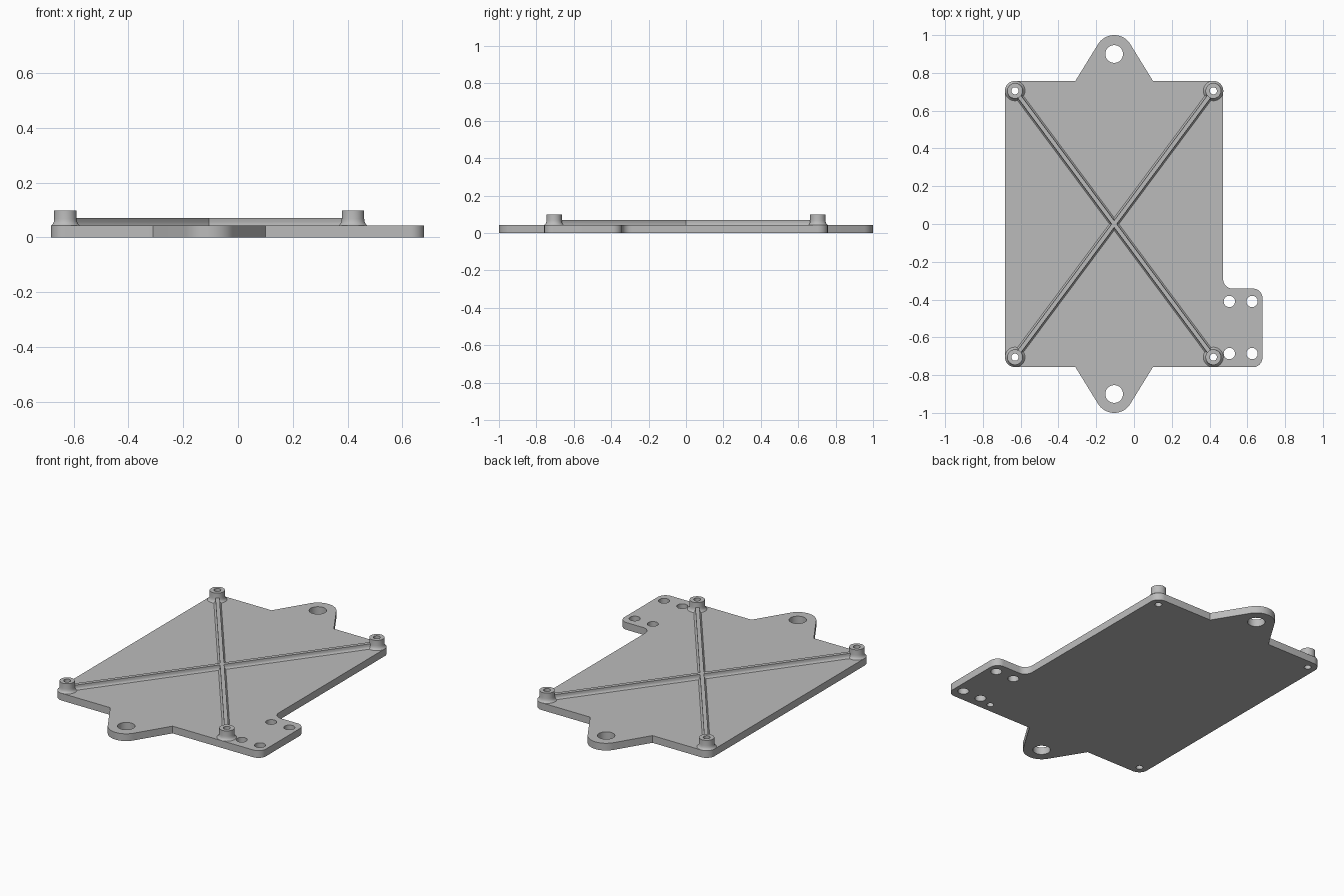
import bpy, bmesh
from math import cos, sin, radians, pi, atan2, hypot
from mathutils import Matrix

cube = bpy.data.objects.get("Cube")
if cube:
    bpy.data.objects.remove(cube, do_unlink=True)

# Main dimensions
CX = -0.105                 # middle of the main panel
HALF_X, HALF_Y = 0.577, 0.758
LEFT, RIGHT, FAR = CX - HALF_X, CX + HALF_X, 0.68
POST_X, POST_Y = 0.525, 0.705
PLATE_H, RIB_H, POST_H = 0.043, 0.07, 0.0985
CORNER = 0.053
BORE = 0.019
SHELF = -0.342              # upper edge of the side flange

grey = bpy.data.materials.new("plain_grey")
grey.use_nodes = True
colour = (0.5, 0.5, 0.5, 1)
grey.diffuse_color = colour
grey.node_tree.nodes["Principled BSDF"].inputs["Base Color"].default_value = colour


def arc(x, y, r, start, end, steps=10):
    """Points along an arc, angles in degrees."""
    angles = [radians(start + (end - start) * i / steps) for i in range(steps + 1)]
    return [(x + r * cos(a), y + r * sin(a)) for a in angles]


def finish(name, bm):
    """Turn a bmesh into a grey object with smooth curves and sharp edges."""
    bmesh.ops.remove_doubles(bm, verts=bm.verts, dist=0.0001)
    bmesh.ops.recalc_face_normals(bm, faces=bm.faces)
    mesh = bpy.data.meshes.new(name)
    bm.to_mesh(mesh)
    bm.free()
    mesh.materials.append(grey)
    obj = bpy.data.objects.new(name, mesh)
    bpy.context.collection.objects.link(obj)
    smooth(obj)
    return obj


def smooth(obj):
    bpy.ops.object.select_all(action='DESELECT')
    obj.select_set(True)
    bpy.context.view_layer.objects.active = obj
    bpy.ops.object.shade_smooth_by_angle(angle=radians(35))


def ear(side):
    """Outline of a rounded mounting ear at the back (1) or front (-1)."""
    base = 0 if side > 0 else 180
    round_end = arc(CX, side * 0.9, 0.1, base + 32, base + 148, 20)
    return [(CX + side * 0.205, side * HALF_Y)] + round_end + \
           [(CX - side * 0.205, side * HALF_Y)]


# Plate outline, counter-clockwise from the front flange corner
outline = arc(FAR - 0.05, -HALF_Y + 0.05, 0.05, -90, 0)
outline += arc(FAR - 0.05, SHELF - 0.05, 0.05, 0, 90)
outline += arc(RIGHT + 0.05, SHELF + 0.05, 0.05, 270, 180)
outline += arc(RIGHT - CORNER, HALF_Y - CORNER, CORNER, 0, 90)
outline += ear(1)
outline += arc(LEFT + CORNER, HALF_Y - CORNER, CORNER, 90, 180)
outline += arc(LEFT + CORNER, -HALF_Y + CORNER, CORNER, 180, 270)
outline += ear(-1)

posts = [(CX + sx * POST_X, sy * POST_Y) for sx in (-1, 1) for sy in (-1, 1)]

# Holes: ears, side flange and post bores
holes = [(CX, y, 0.047) for y in (-0.9, 0.9)]
holes += [(x, y, 0.03) for x in (0.505, 0.625) for y in (-0.41, -0.686)]
holes += [(x, y, BORE) for x, y in posts]
loops = [outline] + [arc(x, y, r, 0, 348.75, 31) for x, y, r in holes]

# Plate: filled flat curve with thickness
curve = bpy.data.curves.new("plate_outline", 'CURVE')
curve.dimensions = '2D'
curve.fill_mode = 'BOTH'
curve.extrude = PLATE_H / 2
for loop in loops:
    spline = curve.splines.new('POLY')
    spline.points.add(len(loop) - 1)
    for point, (x, y) in zip(spline.points, loop):
        point.co = (x, y, 0, 1)
    spline.use_cyclic_u = True
helper = bpy.data.objects.new("plate_outline", curve)
bpy.context.collection.objects.link(helper)
bpy.context.view_layer.update()
flat = bpy.data.meshes.new_from_object(
    helper.evaluated_get(bpy.context.evaluated_depsgraph_get()))
bm = bmesh.new()
bm.from_mesh(flat)
bmesh.ops.translate(bm, verts=bm.verts, vec=(0, 0, PLATE_H / 2))
for face in bm.faces:
    face.material_index = 0
bpy.data.objects.remove(helper, do_unlink=True)
bpy.data.curves.remove(curve)
bpy.data.meshes.remove(flat)
finish("base_plate", bm)

# Hollow posts with a flared foot
profile = [(BORE, PLATE_H), (BORE, POST_H), (0.041, POST_H), (0.041, 0.067),
           (0.0425, 0.057), (0.046, 0.049), (0.053, PLATE_H)]
for i, (px, py) in enumerate(posts):
    bm = bmesh.new()
    verts = [bm.verts.new((r, 0, z)) for r, z in profile]
    edges = [bm.edges.new(pair) for pair in zip(verts, verts[1:])]
    bmesh.ops.spin(bm, geom=verts + edges, cent=(0, 0, 0), axis=(0, 0, 1),
                   angle=2 * pi, steps=32)
    bmesh.ops.translate(bm, verts=bm.verts, vec=(px, py, 0))
    finish(f"post_{i + 1}", bm)

# Diagonal ribs with filleted feet
half = [(0.011, RIB_H), (0.011, 0.056), (0.014, 0.048), (0.02, PLATE_H), (0.02, 0.035)]
section = half + [(-y, z) for y, z in reversed(half)]
reach = hypot(POST_X, POST_Y) - 0.035


def rib(name, side):
    bm = bmesh.new()
    face = bm.faces.new([bm.verts.new((-reach, y, z)) for y, z in section])
    moved = bmesh.ops.extrude_face_region(bm, geom=[face], use_keep_orig=True)["geom"]
    bmesh.ops.translate(bm, vec=(2 * reach, 0, 0),
                        verts=[v for v in moved if isinstance(v, bmesh.types.BMVert)])
    turn = Matrix.Rotation(side * atan2(POST_Y, POST_X), 4, 'Z')
    bmesh.ops.transform(bm, matrix=Matrix.Translation((CX, 0, 0)) @ turn, verts=bm.verts)
    return finish(name, bm)


cross = rib("cross_ribs", 1)
other = rib("second_rib", -1)
union = cross.modifiers.new("union", 'BOOLEAN')
union.operation = 'UNION'
union.solver = 'EXACT'
union.object = other
bpy.context.view_layer.objects.active = cross
bpy.ops.object.modifier_apply(modifier=union.name)
bpy.data.objects.remove(other, do_unlink=True)
smooth(cross)
